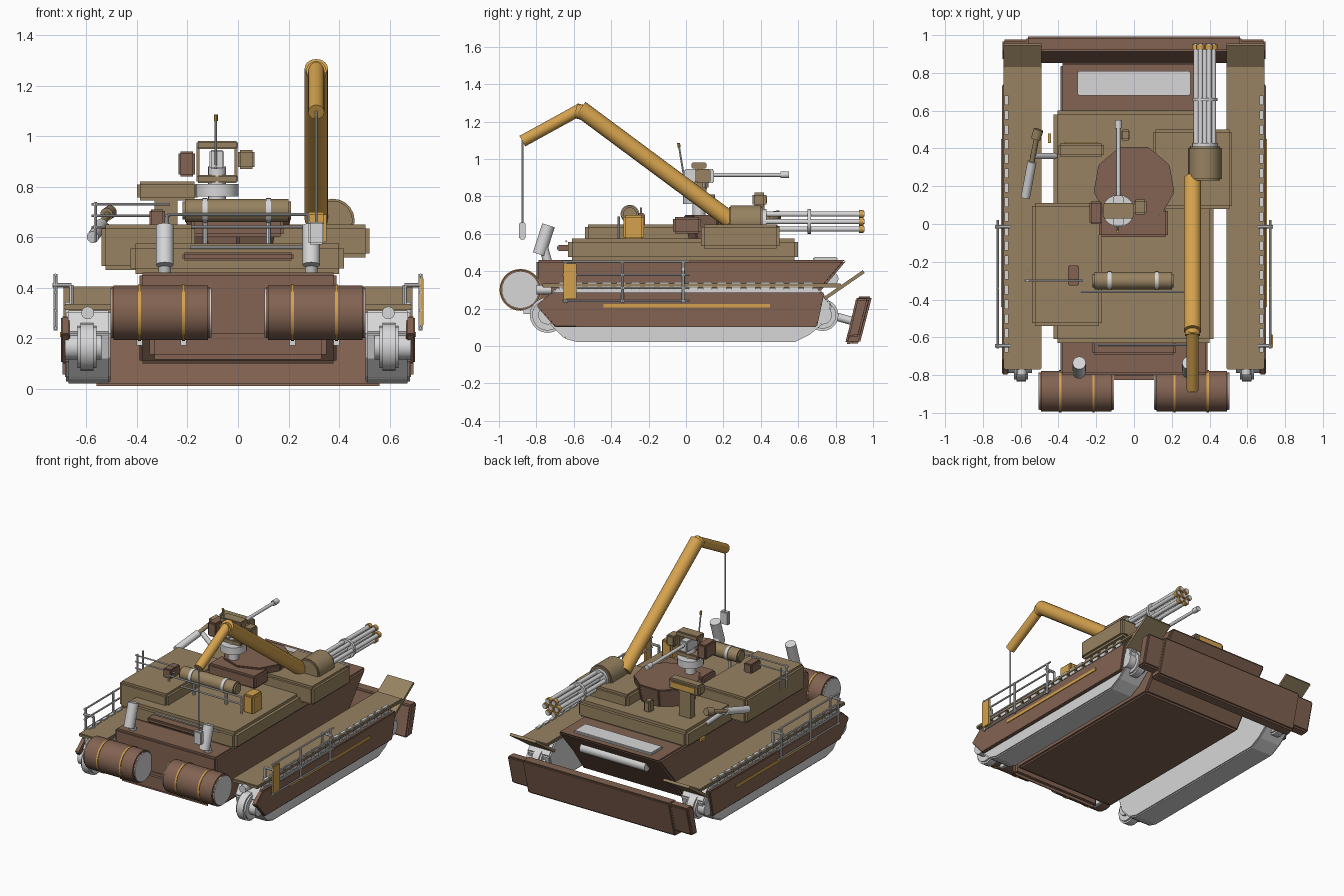
import bpy, bmesh, math
from mathutils import Vector


def material(name, rgb):
    m = bpy.data.materials.new(name)
    m.diffuse_color = (*rgb, 1)
    return m


BROWN = material("rust brown", (0.225, 0.125, 0.085))
TAN = material("desert tan", (0.31, 0.225, 0.12))
GREY = material("light grey", (0.68, 0.68, 0.69))
GOLD = material("amber yellow", (0.66, 0.36, 0.075))


def finish(name, bm, mat, bevel=0.0, smooth=False):
    bmesh.ops.recalc_face_normals(bm, faces=bm.faces)
    if bevel:
        sharp = [e for e in bm.edges if e.calc_face_angle(0) > 0.5]
        bmesh.ops.bevel(bm, geom=sharp, offset=bevel, segments=2, affect='EDGES', clamp_overlap=True)
    if smooth:
        for f in bm.faces:
            f.smooth = True
        for e in bm.edges:
            e.smooth = e.calc_face_angle(0) < 0.7
    me = bpy.data.meshes.new(name)
    bm.to_mesh(me)
    bm.free()
    me.materials.append(mat)
    ob = bpy.data.objects.new(name, me)
    bpy.context.collection.objects.link(ob)
    return ob


def box(name, x, y, z, mat, bevel=0.0):
    """Box from (min, max) ranges."""
    bm = bmesh.new()
    bmesh.ops.create_cube(bm, size=1)
    for v in bm.verts:
        v.co = [(r[0] + r[1]) / 2 + c * (r[1] - r[0]) for r, c in zip((x, y, z), v.co)]
    return finish(name, bm, mat, bevel)


def rod(name, a, b, r, mat, r2=None, sides=20, bevel=0.0):
    """Cylinder or cone between two points."""
    a, b = Vector(a), Vector(b)
    d = b - a
    bm = bmesh.new()
    bmesh.ops.create_cone(bm, cap_ends=True, segments=sides, radius1=r,
                          radius2=r if r2 is None else r2, depth=d.length)
    q = d.to_track_quat('Z', 'Y')
    for v in bm.verts:
        v.co = q @ v.co + (a + b) / 2
    return finish(name, bm, mat, bevel, sides > 9)


def side_profile(name, pts, x0, x1, mat, bevel=0.0):
    """Extrude a (y, z) outline along x."""
    bm = bmesh.new()
    f = bm.faces.new([bm.verts.new((x0, y, z)) for y, z in pts])
    g = bmesh.ops.extrude_face_region(bm, geom=[f])["geom"]
    for v in g:
        if isinstance(v, bmesh.types.BMVert):
            v.co.x = x1
    return finish(name, bm, mat, bevel)


# Hull with overhanging nose
side_profile("hull", [(-0.80, 0.22), (-0.80, 0.46), (0.86, 0.46), (0.70, 0.27), (0.58, 0.10), (-0.70, 0.10)],
             -0.39, 0.39, BROWN, 0.012)
box("rear_plate", (-0.35, 0.35), (-0.825, -0.78), (0.115, 0.24), BROWN, 0.02)
box("nose_window", (-0.30, 0.30), (0.68, 0.81), (0.455, 0.475), GREY, 0.006)
rod("nose_roller", (-0.25, 0.78, 0.36), (0.25, 0.78, 0.36), 0.035, GREY)

for s, side in ((-1, "left"), (1, "right")):
    def X(a, b):
        return tuple(sorted((s * a, s * b)))
    # Running gear
    side_profile("track_" + side, [(-0.58, 0.02), (0.58, 0.02), (0.66, 0.06), (0.76, 0.14), (0.78, 0.22),
                 (0.71, 0.31), (-0.70, 0.31), (-0.76, 0.22), (-0.73, 0.12), (-0.65, 0.04)],
                 *X(0.505, 0.68), GREY, 0.008)
    for y, r in ((-0.74, 0.095), (0.73, 0.085)):
        rod("end_wheel_" + side, (s * 0.56, y, 0.165), (s * 0.635, y, 0.165), r, GREY, bevel=0.012)
        rod("wheel_hub_" + side, (s * 0.54, y, 0.165), (s * 0.685, y, 0.165), 0.05, GREY)
    # Side skirt, fender and raised mud flap
    side_profile("skirt_" + side, [(-0.70, 0.10), (0.70, 0.10), (0.74, 0.285), (-0.72, 0.285), (-0.80, 0.215)],
                 *X(0.665, 0.70), BROWN, 0.006)
    box("skirt_stripe_" + side, X(0.699, 0.705), (-0.44, 0.45), (0.205, 0.225), GOLD)
    box("fender_" + side, X(0.49, 0.69), (-0.77, 0.83), (0.312, 0.335), TAN, 0.005)
    side_profile("mud_flap_" + side, [(0.735, 0.26), (0.745, 0.245), (0.955, 0.39), (0.945, 0.405)],
                 *X(0.49, 0.69), TAN)
    for i in range(18):
        box("track_cleat_" + side, X(0.665, 0.685), (-0.68 + i * 0.077, -0.63 + i * 0.077), (0.295, 0.343), GREY)
    rod("tail_pipe_" + side, (s * 0.595, -0.80, 0.30), (s * 0.595, -0.72, 0.30), 0.025, GREY)
    # Guard rails
    for z in (0.24, 0.31, 0.38, 0.45):
        rod("rail_" + side, (s * 0.722, -0.66, z), (s * 0.722, 0.02, z), 0.006, GREY, sides=8)
    for y in (-0.645, -0.34, -0.015):
        rod("rail_post_" + side, (s * 0.722, y, 0.23), (s * 0.722, y, 0.455), 0.008, GREY, sides=8)
    for y in (-0.645, -0.015):
        rod("rail_bracket_" + side, (s * 0.66, y, 0.41), (s * 0.735, y, 0.41), 0.009, GREY, sides=8)
        rod("rail_foot_" + side, (s * 0.66, y, 0.325), (s * 0.66, y, 0.41), 0.009, GREY, sides=8)
    # Rear drums with bands
    rod("drum_" + side, (s * 0.11, -0.885, 0.30), (s * 0.50, -0.885, 0.30), 0.108, BROWN, sides=28, bevel=0.008)
    for a in (0.105, 0.487):
        rod("drum_cap_" + side, (s * a, -0.885, 0.30), (s * (a + 0.018), -0.885, 0.30), 0.098, GREY, sides=28)
    for a in (0.215, 0.39):
        rod("drum_band_" + side, (s * (a - 0.006), -0.885, 0.30), (s * (a + 0.006), -0.885, 0.30),
            0.112, GOLD, sides=28)
        box("drum_bracket_" + side, X(a - 0.012, a + 0.012), (-0.87, -0.78), (0.17, 0.215), GREY)
    # Exhaust stacks
    rod("exhaust_" + side, (s * 0.29, -0.785, 0.49), (s * 0.29, -0.735, 0.645), 0.035, GREY)
    rod("exhaust_pipe_" + side, (s * 0.29, -0.74, 0.45), (s * 0.29, -0.765, 0.54), 0.024, GREY)
    # Plough arms
    rod("plough_arm_" + side, (s * 0.58, 0.72, 0.18), (s * 0.58, 0.90, 0.13), 0.022, GREY)

box("side_reflector", (0.72, 0.735), (-0.655, -0.585), (0.25, 0.44), GOLD, 0.003)

# Plough blade: centre panel and shorter wings
side_profile("plough_blade", [(0.915, 0.265), (0.995, 0.265), (0.93, 0.015), (0.85, 0.01)],
             -0.57, 0.57, BROWN, 0.01)
for s in (-1, 1):
    side_profile("plough_wing", [(0.91, 0.255), (0.98, 0.255), (0.927, 0.05), (0.86, 0.045)],
                 *sorted((s * 0.55, s * 0.695)), BROWN, 0.01)

# Superstructure
box("upper_deck", (-0.425, 0.42), (-0.63, 0.60), (0.455, 0.575), TAN, 0.02)
box("left_housing", (-0.54, -0.17), (-0.54, 0.11), (0.47, 0.65), TAN, 0.015)
box("gun_mount", (0.10, 0.52), (0.08, 0.50), (0.52, 0.65), TAN, 0.015)
box("rear_step", (-0.22, 0.22), (-0.69, -0.62), (0.508, 0.54), BROWN, 0.008)
rod("rear_handrail", (-0.19, -0.64, 0.56), (0.30, -0.64, 0.56), 0.006, GREY, sides=8)
box("side_lamp", (-0.455, -0.44), (0.43, 0.48), (0.47, 0.49), GOLD)
box("amber_case", (0.27, 0.35), (-0.335, -0.225), (0.57, 0.70), GOLD, 0.01)
box("tool_case", (-0.35, -0.29), (-0.325, -0.22), (0.64, 0.71), BROWN, 0.006)

# Bedroll and deck rails
rod("bedroll", (-0.22, -0.30, 0.705), (0.21, -0.30, 0.705), 0.046, TAN, bevel=0.01)
for x in (-0.13, 0.12):
    rod("bedroll_strap", (x - 0.01, -0.30, 0.705), (x + 0.01, -0.30, 0.705), 0.05, GREY)
    rod("bedroll_leg", (x, -0.30, 0.57), (x, -0.30, 0.70), 0.01, GREY, sides=8)
for z in (0.64, 0.69):
    rod("deck_rail", (-0.28, -0.36, z), (0.28, -0.36, z), 0.006, GREY, sides=8)
for x in (-0.28, 0.28):
    rod("deck_rail_post", (x, -0.36, 0.57), (x, -0.36, 0.69), 0.006, GREY, sides=8)
for z in (0.64, 0.685, 0.73):
    rod("left_rail", (-0.58, -0.30, z), (-0.27, -0.30, z), 0.005, GREY, sides=8)
for y in (-0.30, -0.24):
    rod("left_rail_post", (-0.565, y, 0.58), (-0.565, y, 0.74), 0.006, GREY, sides=8)

# Command turret
rod("turret", (0, 0.205, 0.56), (0, 0.205, 0.70), 0.19, BROWN, r2=0.218, sides=9, bevel=0.006)
box("turret_rear", (-0.185, 0.18), (-0.07, 0.08), (0.60, 0.69), BROWN, 0.012)
rod("turret_column", (-0.083, 0.07, 0.69), (-0.083, 0.07, 0.88), 0.035, GREY)
rod("turret_ring", (-0.083, 0.07, 0.76), (-0.083, 0.07, 0.81), 0.085, GREY)
box("sight_post", (-0.33, -0.24), (0.37, 0.42), (0.56, 0.76), TAN)
box("sight_box", (-0.40, -0.16), (0.355, 0.43), (0.745, 0.82), TAN, 0.012)
box("sight_lens", (-0.37, -0.19), (0.428, 0.434), (0.765, 0.80), GOLD)
box("periscope", (-0.07, -0.02), (0.44, 0.50), (0.57, 0.65), TAN, 0.01)

# Machine gun on the turret
for z in (0.83, 0.965):
    box("gun_frame", (-0.165, 0.0), (0.03, 0.11), (z - 0.016, z + 0.016), TAN, 0.006)
for x in (-0.158, -0.008):
    box("gun_frame_side", (x - 0.006, x + 0.006), (0.05, 0.09), (0.83, 0.965), TAN)
box("gun_body", (-0.112, -0.055), (-0.01, 0.15), (0.87, 0.945), GREY, 0.006)
box("ammo_box", (-0.235, -0.17), (0.0, 0.12), (0.84, 0.94), BROWN, 0.008)
box("optic", (0.0, 0.065), (0.05, 0.13), (0.87, 0.945), TAN, 0.008)
rod("gun_barrel", (-0.083, 0.13, 0.915), (-0.083, 0.52, 0.915), 0.011, GREY)
rod("gun_muzzle", (-0.083, 0.505, 0.915), (-0.083, 0.55, 0.915), 0.018, GREY)
rod("antenna", (-0.088, -0.005, 0.87), (-0.088, -0.038, 1.07), 0.005, GREY, sides=8)
rod("antenna_tip", (-0.088, -0.036, 1.06), (-0.088, -0.04, 1.085), 0.008, GOLD, sides=8)

# Rotary cannon
rod("cannon_housing", (0.375, 0.23, 0.665), (0.375, 0.41, 0.665), 0.087, TAN, bevel=0.008)
for i in range(7):
    a = i * math.tau / 6
    r = 0.046 if i < 6 else 0
    x, z = 0.375 + r * math.cos(a), 0.665 + r * math.sin(a)
    rod("cannon_barrel", (x, 0.40, z), (x, 0.955, z), 0.014, GREY, sides=12)
    rod("cannon_muzzle", (x, 0.925, z), (x, 0.95, z), 0.021, GOLD, sides=12)
rod("cannon_ring", (0.375, 0.65, 0.665), (0.375, 0.668, 0.665), 0.066, GREY)
rod("cannon_collar", (0.375, 0.41, 0.665), (0.375, 0.43, 0.665), 0.066, GREY)

# Crane
rod("crane_boom", (0.31, 0.24, 0.67), (0.31, -0.565, 1.268), 0.046, GOLD)
rod("crane_elbow", (0.31, -0.53, 1.243), (0.31, -0.59, 1.258), 0.04, GOLD)
rod("crane_jib", (0.31, -0.56, 1.268), (0.31, -0.875, 1.095), 0.032, GOLD)
rod("crane_cable", (0.31, -0.875, 0.64), (0.31, -0.875, 1.10), 0.005, GREY, sides=8)
box("crane_hook", (0.28, 0.34), (-0.892, -0.858), (0.57, 0.66), GREY, 0.006)

# Side launcher
rod("launcher_tube", (-0.575, 0.14, 0.60), (-0.54, 0.33, 0.65), 0.024, GREY)
rod("launcher_neck", (-0.54, 0.33, 0.65), (-0.515, 0.46, 0.69), 0.014, TAN)
rod("launcher_head", (-0.52, 0.45, 0.69), (-0.505, 0.50, 0.70), 0.026, TAN)
rod("launcher_mount", (-0.54, 0.36, 0.655), (-0.40, 0.36, 0.53), 0.016, GREY)
